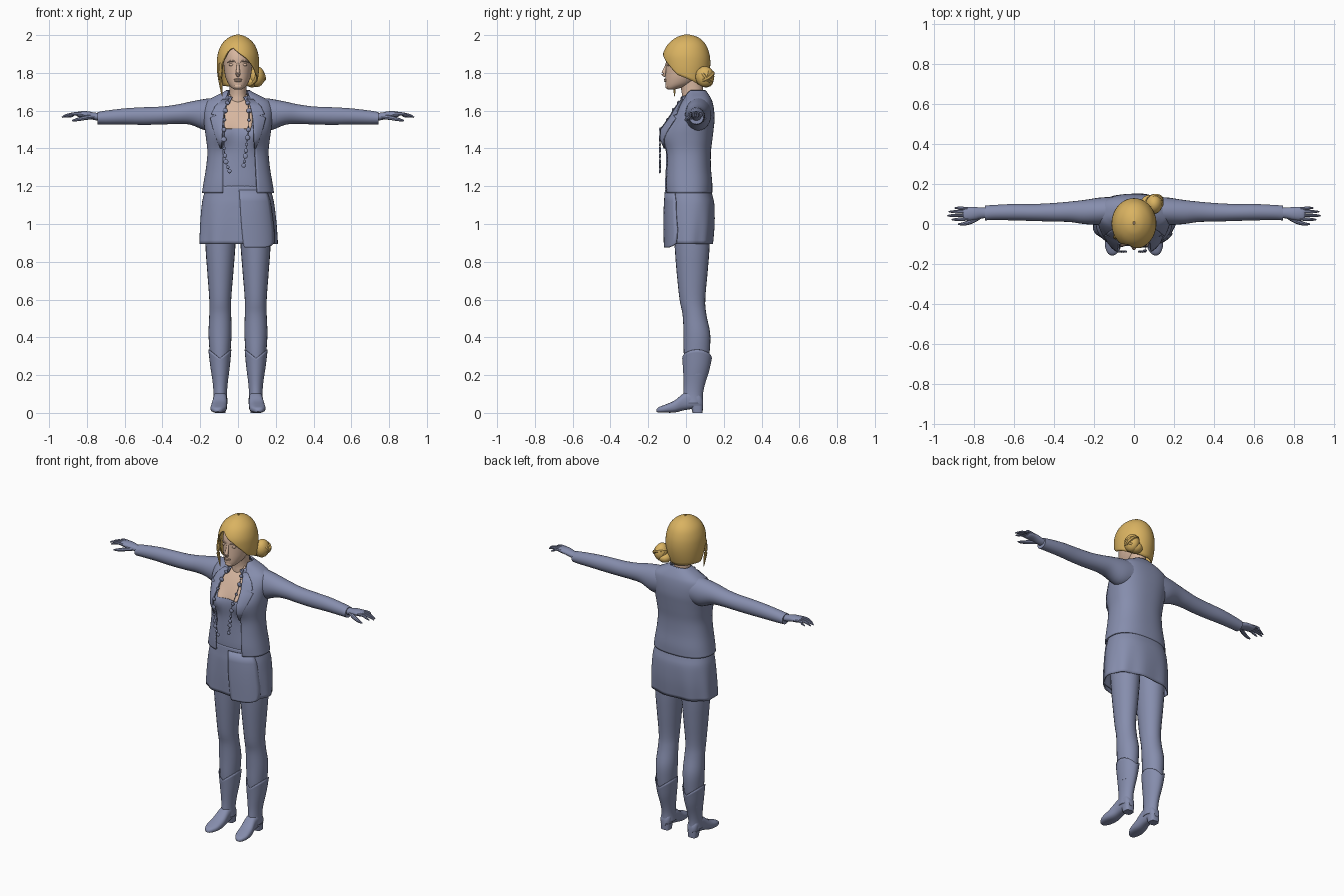
import bpy, bmesh, math
from mathutils import Vector

if "Cube" in bpy.data.objects:
    bpy.data.objects.remove(bpy.data.objects["Cube"])


def material(name, rgb):
    m = bpy.data.materials.new(name)
    m.diffuse_color = (*rgb, 1)
    m.use_nodes = True
    m.node_tree.nodes["Principled BSDF"].inputs["Base Color"].default_value = m.diffuse_color
    return m


CLOTH = material("slate_blue", (0.24, 0.27, 0.42))
SKIN = material("skin", (0.68, 0.47, 0.35))
HAIR = material("golden_blonde", (0.70, 0.45, 0.12))


def lerp_rows(rows, k=4):
    """Catmull-Rom refinement of a table of sections."""
    out = []
    for i in range(len(rows) - 1):
        a, b, c, d = (rows[max(0, min(len(rows) - 1, i + j))] for j in (-1, 0, 1, 2))
        for s in range(k):
            t = s / k
            out.append(tuple(0.5 * (2 * q + (r - p) * t + (2 * p - 5 * q + 4 * r - w) * t * t
                                    + (3 * q - p - 3 * r + w) * t ** 3)
                             for p, q, r, w in zip(a, b, c, d)))
    return out + [tuple(rows[-1])]


def sample(rows, v):
    """Linear lookup in a table sorted by its first column."""
    for a, b in zip(rows, rows[1:]):
        if v <= b[0]:
            t = max(0, (v - a[0]) / (b[0] - a[0]))
            return [p + (q - p) * t for p, q in zip(a, b)]
    return list(rows[-1])


def skin_rings(name, rings, mat, closed=True, cap=True, thick=0):
    """Join rings of equal length into a smooth surface."""
    bm = bmesh.new()
    vs = [[bm.verts.new(p) for p in r] for r in rings]
    n = len(rings[0])
    for a, b in zip(vs, vs[1:]):
        for i in range(n if closed else n - 1):
            j = (i + 1) % n
            bm.faces.new((a[i], a[j], b[j], b[i]))
    if closed and cap:
        bm.faces.new(vs[0])
        bm.faces.new(vs[-1])
    bmesh.ops.recalc_face_normals(bm, faces=bm.faces)
    me = bpy.data.meshes.new(name)
    bm.to_mesh(me)
    bm.free()
    me.materials.append(mat)
    ob = bpy.data.objects.new(name, me)
    bpy.context.collection.objects.link(ob)
    if thick:
        m = ob.modifiers.new("thickness", 'SOLIDIFY')
        m.thickness, m.offset = thick, 0
    return ob


def oval(t, a0, a1, b0, b1, p=2.0):
    c, s = math.cos(t), math.sin(t)
    f = lambda v: math.copysign(abs(v) ** (2 / p), v)
    return (a0 + a1) / 2 + (a1 - a0) / 2 * f(c), (b0 + b1) / 2 + (b1 - b0) / 2 * f(s)


def loft(name, axis, rows, mat, n=24, p=2.0, side=1, k=4, **kw):
    """Rows are (position, a0, a1, b0, b1) along the given axis."""
    rings = []
    for v, *box in lerp_rows(rows, k):
        ring = []
        for i in range(n):
            a, b = oval(2 * math.pi * i / n, *box, p)
            x, y, z = {'x': (v, a, b), 'y': (a, v, b), 'z': (a, b, v)}[axis]
            ring.append((x * side, y, z))
        rings.append(ring)
    return skin_rings(name, rings, mat, **kw)


def tube(name, pts, mat, n=8, side=1):
    """Points are (x, y, z, radius)."""
    pts = lerp_rows(pts, 4)
    rings = []
    for i, q in enumerate(pts):
        d = Vector(pts[min(i + 1, len(pts) - 1)][:3]) - Vector(pts[max(i - 1, 0)][:3])
        rot = d.to_track_quat('Z', 'Y')
        ring = []
        for j in range(n):
            t = 2 * math.pi * j / n
            v = Vector(q[:3]) + rot @ Vector((math.cos(t), math.sin(t), 0)) * q[3]
            ring.append((v.x * side, v.y, v.z))
        rings.append(ring)
    return skin_rings(name, rings, mat)


def ball(name, loc, scale, mat, seg=20, rot=(0, 0, 0)):
    bpy.ops.mesh.primitive_uv_sphere_add(segments=seg, ring_count=seg // 2, location=loc, rotation=rot)
    ob = bpy.context.object
    ob.name, ob.scale = name, scale
    ob.data.materials.append(mat)
    return ob


# Torso sections: height, half width, front, back
BODY = lerp_rows([(1.165, .187, -.112, .135), (1.22, .178, -.115, .135), (1.30, .165, -.112, .128),
                  (1.38, .158, -.11, .128), (1.45, .165, -.112, .136), (1.50, .172, -.106, .142),
                  (1.55, .178, -.086, .147), (1.60, .182, -.058, .145), (1.64, .17, -.03, .138),
                  (1.665, .135, -.01, .128), (1.69, .085, 0, .112), (1.705, .06, .01, .10)], 4)
SKIRT = lerp_rows([(.895, .205, -.108, .138), (1.0, .2, -.11, .148), (1.1, .19, -.108, .148),
                   (1.15, .18, -.104, .138), (1.2, .165, -.1, .125)], 4)
P = 2.4


def bust(x, z):
    return .03 * math.exp(-((abs(x) - .085) / .045) ** 2 - ((z - 1.475) / .06) ** 2)


def front_y(x, z, table=BODY):
    _, rx, y0, y1 = sample(table, z)
    y = (y0 + y1) / 2 - (y1 - y0) / 2 * max(0, 1 - abs(x / rx) ** P) ** (1 / P)
    return y - (bust(x, z) if table is BODY else 0)


def patch(name, rows, mat, out, table=BODY, side=1, thick=.006, n=10):
    """Panel lying on the front; rows are (height, inner x, outer x)."""
    rings = []
    for z, a, b in rows:
        xs = [a + (b - a) * i / n for i in range(n + 1)]
        rings.append([(x * side, front_y(x, z, table) - out, z) for x in xs])
    return skin_rings(name, rings, mat, closed=False, thick=thick)


# Inner top
rings = []
for z, rx, y0, y1 in BODY[:-6]:
    pts = [oval(2 * math.pi * i / 40, -rx + .012, rx - .012, y0 + .012, y1 - .012, P) for i in range(40)]
    rings.append([(x, y - (bust(x, z) if y < 0 else 0), z) for x, y in pts])
skin_rings("inner_top", rings, CLOTH)

# Bare chest inside the neckline
patch("chest", lerp_rows([(1.505, -.066, .066), (1.53, -.075, .075), (1.6, -.078, .078),
                          (1.645, -.068, .068), (1.685, -.045, .045)]), SKIN, -.006, thick=.004)

# Open jacket wrapping round the back from one front edge to the other
GAP = [(1.165, -.08, .10), (1.4, -.08, .088), (1.5, -.085, .085), (1.6, -.08, .08), (1.705, -.05, .05)]
rings = []
for z, rx, y0, y1 in BODY:
    _, gl, gr = sample(GAP, z)
    t0 = -math.acos(min(1, gr / rx) ** (P / 2))
    t1 = math.pi + math.acos(min(1, -gl / rx) ** (P / 2))
    pts = [oval(t0 + (t1 - t0) * i / 56, -rx, rx, y0, y1, P) for i in range(57)]
    rings.append([(x, y - (bust(x, z) if y < 0 else 0), z) for x, y in pts])
skin_rings("jacket", rings, CLOTH, closed=False, thick=.008)

# Standing collar, higher at the nape
rings = []
for rx, y0, y1, lift in [(.098, -.04, .118, 0), (.08, -.035, .108, .02), (.064, -.032, .098, .034)]:
    ring = []
    for i in range(33):
        x, y = oval(math.radians(-62 + 304 * i / 32), -rx, rx, y0, y1)
        ring.append((x, y, 1.645 + lift + .3 * y))
    rings.append(ring)
skin_rings("collar", rings, CLOTH, closed=False, thick=.007)

for s, tag in ((1, "left"), (-1, "right")):
    # Notched lapels
    patch(tag + "_lapel", [(1.40, .085, .092), (1.45, .084, .112), (1.50, .082, .13), (1.56, .078, .146),
                           (1.575, .076, .115), (1.58, .075, .14), (1.62, .066, .122), (1.66, .05, .08)],
          CLOTH, .01, side=s)
    # Sleeve
    loft(tag + "_sleeve", 'x', [(.11, .0, .135, 1.50, 1.668), (.17, -.005, .132, 1.495, 1.663),
                                (.25, .0, .12, 1.525, 1.648), (.32, .01, .112, 1.53, 1.633),
                                (.40, .012, .105, 1.527, 1.622), (.50, .015, .10, 1.525, 1.618),
                                (.60, .018, .10, 1.527, 1.612), (.70, .02, .095, 1.527, 1.60),
                                (.745, .018, .092, 1.528, 1.592)], CLOTH, side=s)
    # Hand
    loft(tag + "_palm", 'x', [(.72, .03, .08, 1.545, 1.585), (.76, .028, .082, 1.55, 1.59),
                              (.80, .02, .085, 1.56, 1.597), (.84, .018, .085, 1.565, 1.596),
                              (.855, .024, .08, 1.572, 1.59)], CLOTH, n=16, side=s)
    for i, (y, tip) in enumerate([(.076, .897), (.06, .925), (.043, .932), (.026, .912)]):
        tube(f"{tag}_finger_{i + 1}", [(.83, y, 1.583, .009), (.87, y + (y - .05) * .1, 1.583, .0085),
                                       (tip - .02, y + (y - .05) * .15, 1.574, .007),
                                       (tip, y + (y - .05) * .15, 1.565, .003)], CLOTH, side=s)
    tube(tag + "_thumb", [(.765, .04, 1.568, .012), (.81, .014, 1.562, .012),
                          (.85, .001, 1.553, .009), (.878, .0, 1.547, .004)], CLOTH, side=s)
    # Leg
    loft(tag + "_leg", 'z', [(.20, .05, .14, -.005, .11), (.32, .04, .15, -.012, .125),
                             (.42, .034, .156, -.013, .128), (.52, .036, .152, -.018, .108),
                             (.60, .036, .152, -.034, .102), (.75, .024, .163, -.05, .115),
                             (.88, .014, .172, -.06, .125), (1.05, .006, .175, -.07, .13)], CLOTH, side=s)
    # Boot shaft with a dipped top edge
    rings = []
    for z, *box in lerp_rows([(.05, .056, .132, -.015, .088), (.10, .06, .128, -.012, .088),
                              (.15, .056, .132, -.01, .098), (.22, .045, .145, -.013, .12),
                              (.29, .037, .155, -.018, .135)]):
        ring = []
        for i in range(28):
            t = 2 * math.pi * i / 28
            x, y = oval(t, *box)
            ring.append((x * s, y, z + .045 * abs(math.cos(t)) * max(0, (z - .1) / .19)))
        rings.append(ring)
    skin_rings(tag + "_boot_shaft", rings, CLOTH, thick=.004, cap=False)
    # Boot foot, heel
    loft(tag + "_boot_foot", 'y', [(-.157, .101, .115, .006, .018), (-.145, .083, .132, .002, .03),
                                   (-.11, .064, .145, .001, .044), (-.06, .058, .142, .002, .066),
                                   (-.01, .058, .132, .014, .105), (.04, .06, .13, .022, .12),
                                   (.075, .064, .126, .024, .10), (.09, .078, .112, .03, .07)],
         CLOTH, p=2.6, side=s)
    loft(tag + "_boot_heel", 'z', [(0, .067, .123, .035, .088), (.04, .063, .127, .025, .09)],
         CLOTH, p=3, side=s, k=1)

# Skirt with a softly rippled hem, and its wrap-over front panel
rings = []
for z, rx, y0, y1 in SKIRT:
    w = .004 * max(0, (1.12 - z) / .22)
    ring = []
    for i in range(64):
        t = 2 * math.pi * i / 64
        x, y = oval(t, -rx, rx, y0, y1, P)
        r = w * math.cos(9 * t)
        ring.append((x + r * math.cos(t), y + r * math.sin(t), z))
    rings.append(ring)
skin_rings("skirt", rings, CLOTH, cap=False, thick=.005)
patch("skirt_wrap_panel", [(.875, .035, .14), (.885, .03, .175), (.9, .027, .19), (.97, .02, .19),
                           (1.05, .014, .18), (1.12, .01, .17), (1.18, .006, .15)], CLOTH, .007, SKIRT)

# Bead necklace, two hanging strands
for tag, path in (("right", [(-.045, 1.67), (-.068, 1.60), (-.074, 1.5), (-.073, 1.4), (-.064, 1.33), (-.045, 1.28)]),
                  ("left", [(.045, 1.67), (.058, 1.60), (.055, 1.5), (.045, 1.42), (.038, 1.36), (.03, 1.31)])):
    pts = [(x, front_y(x, z) - .014 if z > 1.48 else -.138, z) for x, z in lerp_rows(path, 4)]
    tube(tag + "_necklace_cord", [(*q, .002) for q in pts], CLOTH, n=6)
    for i, q in enumerate(pts[::2]):
        r = (.009, .012, .014)[i % 3]
        ball(f"{tag}_bead_{i + 1}", q, (r, .006, r), CLOTH, 10)

# Neck and head
loft("neck", 'z', [(1.60, -.075, .075, -.02, .11), (1.65, -.058, .058, -.022, .10),
                   (1.69, -.046, .046, -.022, .09), (1.76, -.045, .045, -.035, .09)], SKIN)
loft("head", 'z', [(1.712, -.018, .018, -.095, -.06), (1.72, -.032, .032, -.105, -.03),
                   (1.74, -.05, .05, -.109, .03), (1.77, -.064, .064, -.109, .07),
                   (1.80, -.071, .071, -.108, .09), (1.84, -.076, .076, -.106, .10),
                   (1.88, -.078, .078, -.104, .105), (1.92, -.07, .07, -.088, .09),
                   (1.96, -.04, .04, -.05, .055)], SKIN, n=32)
tube("nose", [(0, -.1, 1.855, .006), (0, -.107, 1.83, .008), (0, -.116, 1.805, .011),
              (0, -.117, 1.793, .012), (0, -.108, 1.784, .008)], SKIN, n=12)
ball("upper_lip", (0, -.108, 1.765), (.022, .008, .005), SKIN, 12)
ball("lower_lip", (0, -.107, 1.757), (.019, .009, .006), SKIN, 12)
ball("chin", (0, -.098, 1.729), (.022, .012, .014), SKIN, 14)
for s, tag in ((1, "left"), (-1, "right")):
    ball(tag + "_eye", (s * .034, -.09, 1.843), (.014, .01, .008), SKIN, 12)
    tube(tag + "_brow", [(.013, -.102, 1.859, .004), (.035, -.096, 1.864, .005), (.056, -.078, 1.856, .003)],
         SKIN, side=s)

# Swept hair: every strand column runs from the crown to a side-parted hairline
DOME = lerp_rows([(1.70, .085, -.075, .09), (1.75, .098, -.092, .108), (1.80, .106, -.112, .12),
                  (1.85, .108, -.12, .125), (1.90, .103, -.118, .12), (1.95, .083, -.092, .10),
                  (1.985, .045, -.048, .062), (2.0, .004, -.002, .012)], 6)
LINE = [(-180, 1.725), (-110, 1.735), (-75, 1.73), (-62, 1.75), (-48, 1.85), (-28, 1.92), (-16, 1.932),
        (0, 1.908), (25, 1.875), (45, 1.835), (65, 1.79), (90, 1.77), (130, 1.735), (180, 1.725)]
rings = []
for j in range(25):
    f = math.sin(j / 24 * math.pi / 2)
    ring = []
    for i in range(72):
        d = -180 + 5 * i
        h = sample(LINE, d)[1]
        z = h + (2.0 - h) * f
        _, rx, y0, y1 = sample(DOME, z)
        x, y = oval(math.radians(d - 90), -rx, rx, y0, y1)
        ring.append((x, y, z))
    rings.append(ring)
skin_rings("hair", rings, HAIR, cap=False, thick=.008)
tube("loose_lock", [(-.09, -.06, 1.85, .012), (-.094, -.066, 1.78, .011), (-.089, -.062, 1.72, .007),
                    (-.083, -.06, 1.675, .002)], HAIR)

# Side bun with coiled strands
ball("bun", (.10, .10, 1.78), (.042, .05, .055), HAIR)
ball("bun_lower_lobe", (.075, .105, 1.755), (.04, .04, .032), HAIR)
for i, (r, tilt) in enumerate([(.036, .5), (.03, 1.3), (.034, 2.3)]):
    bpy.ops.mesh.primitive_torus_add(major_segments=24, minor_segments=8, major_radius=r, minor_radius=.012,
                                     location=(.103, .108, 1.782), rotation=(tilt, .4, 0))
    bpy.context.object.name = f"bun_coil_{i + 1}"
    bpy.context.object.data.materials.append(HAIR)

bpy.ops.object.select_all(action='SELECT')
bpy.ops.object.shade_smooth_by_angle(angle=math.radians(40))
